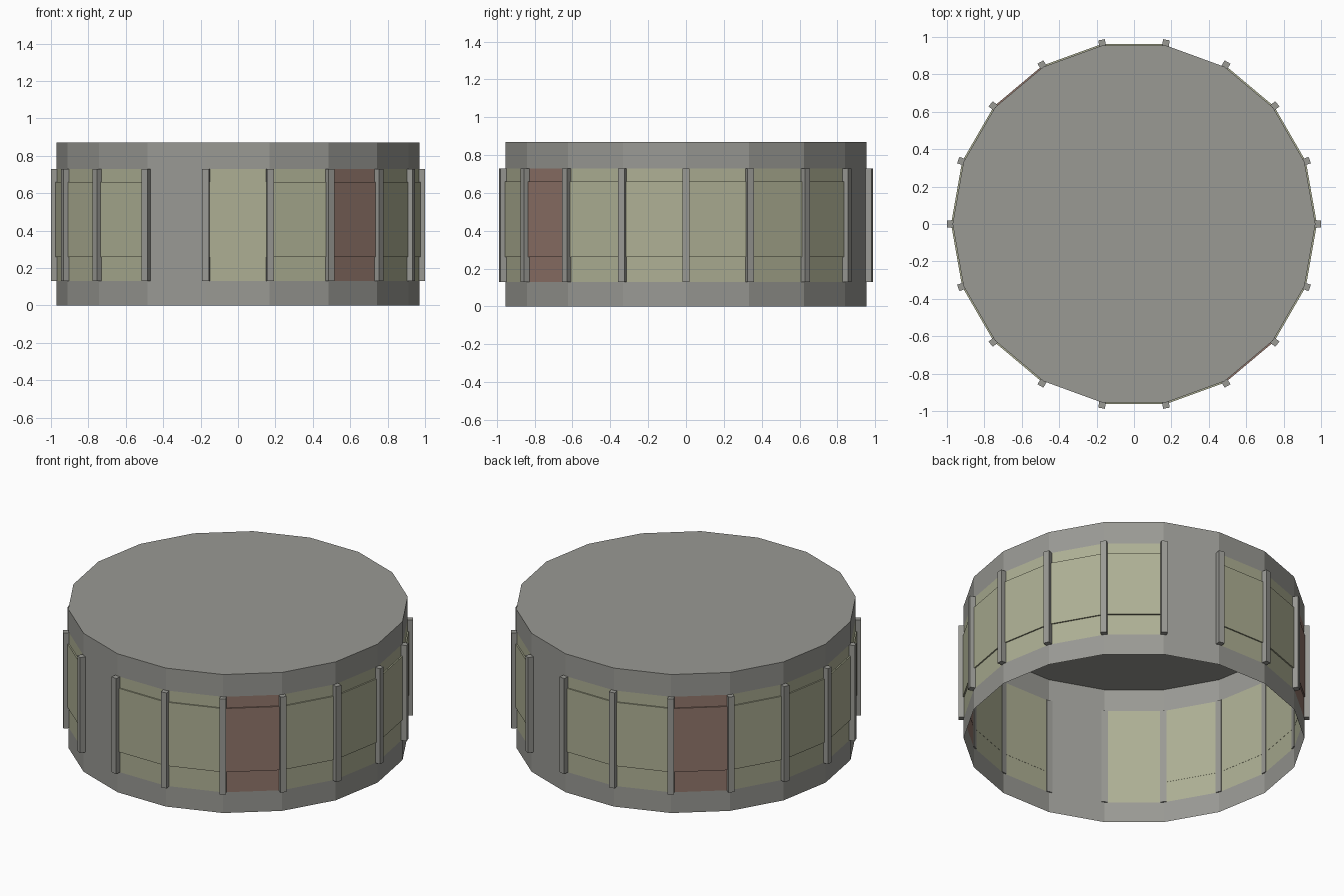
import bpy, bmesh, math
from mathutils import Matrix

if "Cube" in bpy.data.objects:
    bpy.data.objects.remove(bpy.data.objects["Cube"])

N = 18                      # sides of the drum
R, H = 0.97, 0.87           # corner radius and height
Z0, Z1 = 0.13, 0.73         # panel band
PLAIN, RED = {3, 12}, {6, 15}   # side indices without a panel / with a red panel


def mat(name, rgb):
    m = bpy.data.materials.new(name)
    m.diffuse_color = (*rgb, 1)
    m.use_nodes = True
    m.node_tree.nodes["Principled BSDF"].inputs["Base Color"].default_value = m.diffuse_color
    return m


MATS = [mat("warm grey", (0.32, 0.32, 0.295)),
        mat("pale olive", (0.42, 0.43, 0.295)),
        mat("dull red", (0.29, 0.185, 0.15))]


def finish(bm, name):
    bmesh.ops.recalc_face_normals(bm, faces=bm.faces)
    me = bpy.data.meshes.new(name)
    bm.to_mesh(me)
    bm.free()
    for m in MATS:
        me.materials.append(m)
    ob = bpy.data.objects.new(name, me)
    bpy.context.collection.objects.link(ob)
    return ob


def point(i, r, z):
    a = math.tau * i / N
    return (r * math.cos(a), r * math.sin(a), z)


def colour(i):
    return 0 if i in PLAIN else 2 if i in RED else 1


# Drum shell: closed top, open bottom, coloured panels cut into the wall
bm = bmesh.new()
rings = [[bm.verts.new(point(i, R, z)) for i in range(N)] for z in (0, Z0, Z1, H)]
for k in range(3):
    for i in range(N):
        j = (i + 1) % N
        f = bm.faces.new((rings[k][i], rings[k][j], rings[k + 1][j], rings[k + 1][i]))
        f.material_index = colour(i) if k == 1 else 0
bm.faces.new(rings[3])
finish(bm, "drum_shell")

# Thin raised plates in the middle of each coloured panel
bm = bmesh.new()
for i in range(N):
    if i in PLAIN:
        continue
    v = [bm.verts.new(point(i + d, r, z))
         for r in (R - 0.001, R + 0.008) for d, z in ((0, .26), (1, .26), (1, .66), (0, .66))]
    for q in ((0, 1, 2, 3), (4, 5, 6, 7), (0, 1, 5, 4), (1, 2, 6, 5), (2, 3, 7, 6), (3, 0, 4, 7)):
        bm.faces.new([v[n] for n in q]).material_index = colour(i)
finish(bm, "panel_plates")

# Upright bars at every corner
bm = bmesh.new()
R_IN, R_OUT, W = 0.962, 1.0, 0.036
for i in range(N):
    m = (Matrix.Rotation(math.tau * i / N, 4, 'Z')
         @ Matrix.Translation(((R_IN + R_OUT) / 2, 0, (Z0 + Z1) / 2))
         @ Matrix.Diagonal((R_OUT - R_IN, W, Z1 - Z0, 1)))
    bmesh.ops.create_cube(bm, size=1, matrix=m)
finish(bm, "corner_bars")
